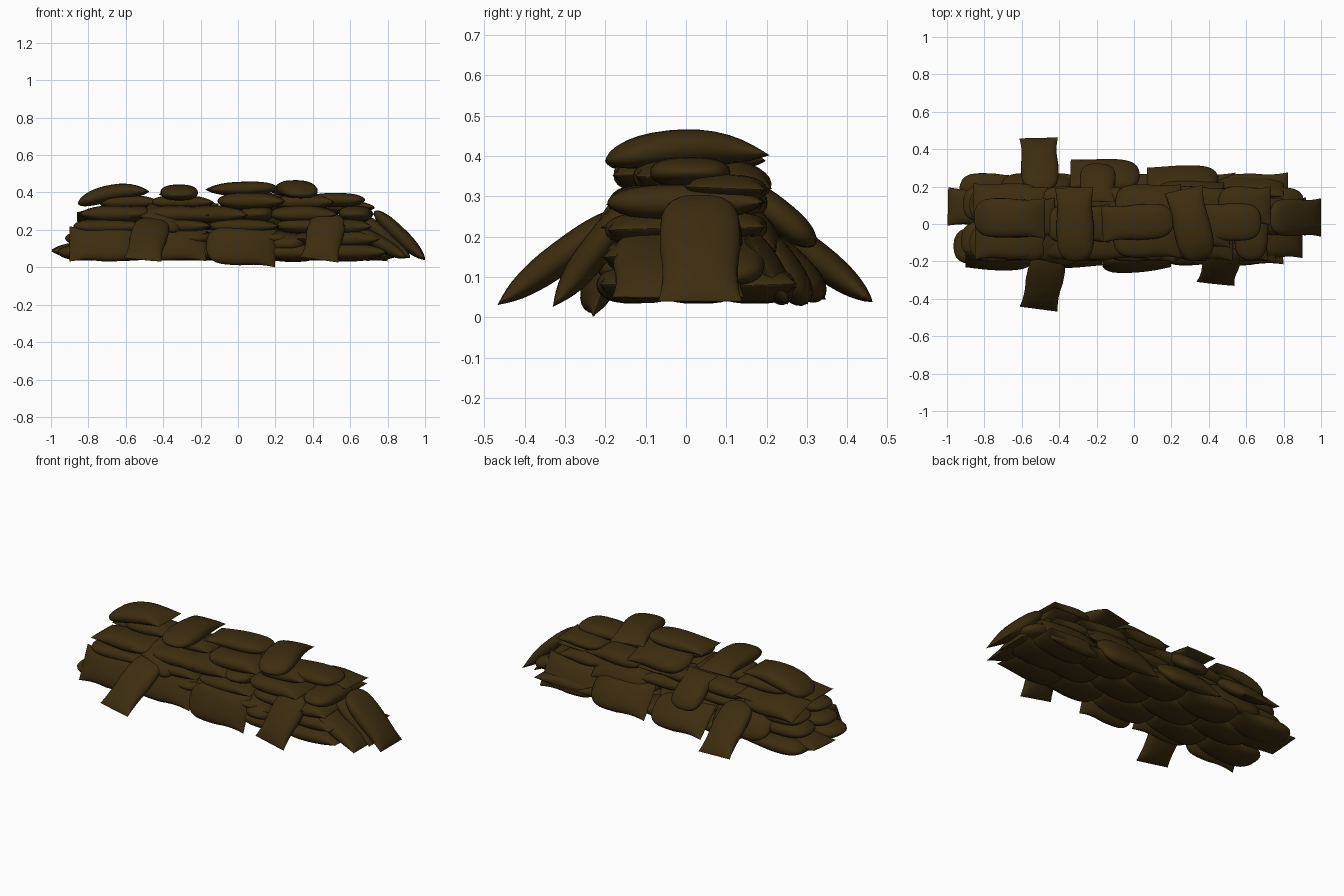
import bpy, bmesh, math, random
from mathutils import Vector

random.seed(4)
burlap = bpy.data.materials.new("dark_burlap")
burlap.diffuse_color = (0.046, 0.026, 0.005, 1)
RINGS, SEG = 16, 24


def bag(name, p0, p1, width=0.2, thick=0.09, normal=(0, 0, 1), bend=0.0):
    """Filled bag from its rounded end p0 to its flat, flared seam end p1."""
    p0, p1 = Vector(p0), Vector(p1)
    x = (p1 - p0).normalized()
    n = Vector(normal)
    z = (n - x * n.dot(x)).normalized()
    y = z.cross(x)
    half = (p1 - p0).length / 2
    mid = (p0 + p1) / 2
    verts, faces = [], []
    for i in range(RINGS + 1):
        t = -math.cos(math.pi * i / RINGS)
        a = min(abs(t), 0.9995)
        if t < 0:
            w = (1 - a ** 4.5) ** 0.42
            h = (1 - a ** 3) ** 0.55
        else:
            w = 1 - 0.07 * math.sin(math.pi * a) + 0.03 * a ** 4
            h = (1 - a ** 2.4) ** 0.75
        for j in range(SEG):
            ang = 2 * math.pi * j / SEG
            c, s = math.cos(ang), math.sin(ang)
            yy = math.copysign(abs(c) ** 0.75, c) * w * width / 2
            zz = math.copysign(abs(s) ** 0.9, s) * h * thick / 2 - bend * t * t
            verts.append(mid + x * (t * half) + y * yy + z * zz)
    for i in range(RINGS):
        for j in range(SEG):
            k = (j + 1) % SEG
            faces.append((i * SEG + j, i * SEG + k, (i + 1) * SEG + k, (i + 1) * SEG + j))
    faces.append(tuple(range(SEG))[::-1])
    faces.append(tuple(RINGS * SEG + j for j in range(SEG)))
    me = bpy.data.meshes.new(name)
    me.from_pydata(verts, [], faces)
    bm = bmesh.new()
    bm.from_mesh(me)
    bmesh.ops.recalc_face_normals(bm, faces=bm.faces)
    bm.to_mesh(me)
    bm.free()
    me.materials.append(burlap)
    me.shade_smooth()
    me.set_sharp_from_angle(angle=math.radians(55))
    ob = bpy.data.objects.new(name, me)
    bpy.context.collection.objects.link(ob)
    return ob


def flat(name, cx, cy, cz, length=0.37, yaw=0.0, **kw):
    """Bag lying flat, turned by yaw degrees (0 = along the wall)."""
    a = math.radians(yaw + random.uniform(-3, 3))
    d = Vector((math.cos(a), math.sin(a), 0)) * length / 2
    c = Vector((cx, cy, cz))
    tilt = (random.uniform(-.06, .06), random.uniform(-.06, .06), 1)
    return bag(name, c - d, c + d, normal=tilt, **kw)


# base course: three rows along the wall
for cx in (-0.78, -0.41, -0.04, 0.33, 0.61):
    flat("base_bag_front", cx, -0.12, 0.08)
    flat("base_bag_back", cx + 0.03, 0.17, 0.08)
for cx in (-0.6, -0.24, 0.12, 0.48, 0.7):
    flat("base_bag_middle", cx, 0.03, 0.08)
flat("base_bag_left_end", -0.81, 0.09, 0.09, yaw=180)

# second course: along the wall at the ends, crosswise elsewhere
flat("course_two_end_bag", -0.74, -0.09, 0.155)
flat("course_two_end_bag", -0.73, 0.11, 0.155)
for i in range(6):
    flat("course_two_cross_bag", -0.44 + i * 0.21, 0.0, 0.155, 0.4, 90 if i % 2 else -90)
for cy in (-0.1, 0.1):
    flat("course_two_end_bag", 0.6, cy, 0.155, 0.32)

# third course
for cx in (-0.69, -0.33, 0.03, 0.39, 0.58):
    for cy in (-0.1, 0.1):
        flat("course_three_bag", cx, cy, 0.22, 0.38 if cx < 0.5 else 0.26, thick=0.08)

# fourth course, crosswise in places
for cx in (-0.55, 0.1, 0.63):
    flat("course_four_cross_bag", cx, 0.0, 0.285, 0.39, 90, width=0.18)
flat("course_four_bag", -0.67, -0.09, 0.285, 0.36, 180)
bag("course_four_tilted_bag", (-0.5, 0.12, 0.275), (-0.86, 0.12, 0.265), normal=(-0.15, 0.3, 1))
for cx in (-0.33, -0.13, 0.35):
    for cy in (-0.09, 0.1):
        flat("course_four_bag", cx, cy, 0.285, 0.36)

# fifth course
flat("course_five_bag", -0.58, 0.03, 0.345, 0.32, 0, thick=0.08)
flat("course_five_bag", -0.3, 0.0, 0.345, 0.34, 0, thick=0.08)
bag("course_five_back_bag", (-0.1, 0.11, 0.35), (0.25, 0.11, 0.35), 0.21, 0.09, (0, 0.3, 1))
flat("course_five_bag", 0.07, -0.08, 0.355, 0.36, 0)
flat("course_five_bag", 0.35, -0.03, 0.345, 0.32, 0)
flat("course_five_bag", 0.59, 0.1, 0.32, 0.28, 0, thick=0.07)
bag("course_five_right_bag", (0.68, 0.01, 0.36), (0.34, 0.01, 0.36), thick=0.075)

# loose bags on top
bag("top_left_bag", (-0.86, 0.035, 0.365), (-0.48, 0.03, 0.43), 0.21, 0.09, bend=0.025)
bag("top_cross_bag_left", (-0.31, -0.2, 0.40), (-0.32, 0.195, 0.40), 0.2, 0.085, bend=0.012)
bag("top_middle_bag", (0.21, 0.02, 0.425), (-0.17, 0.0, 0.415), 0.19, 0.075)
bag("top_cross_bag_right", (0.35, -0.195, 0.415), (0.265, 0.185, 0.427), 0.2, 0.09, bend=0.025)

# bags leaning down the front
bag("front_lean_bag_left", (-0.45, -0.16, 0.26), (-0.51, -0.455, 0.04), 0.2, 0.08, (0, -0.6, 0.8))
bag("front_lean_bag_right", (0.49, -0.13, 0.29), (0.435, -0.32, 0.04), 0.2, 0.08, (0, -0.8, 0.6))
bag("front_skirt_bag", (-0.54, -0.19, 0.125), (-0.9, -0.19, 0.125), 0.2, 0.08, (0, -1, 0.45))
bag("front_skirt_bag", (-0.56, -0.175, 0.13), (-0.17, -0.175, 0.125), 0.2, 0.08, (0, -1, 0.5))
bag("front_skirt_bag", (-0.17, -0.215, 0.12), (0.2, -0.195, 0.102), 0.21, 0.08, (0, -1, 0.35))
bag("front_cross_bag", (0.265, -0.22, 0.12), (0.26, 0.12, 0.15), 0.19, 0.11)
bag("front_slanted_bag", (-0.3, -0.17, 0.21), (-0.5, -0.12, 0.31), 0.16, 0.07, (0, -0.5, 1))

# bags leaning down the back
bag("back_lean_bag", (-0.5, 0.18, 0.26), (-0.51, 0.46, 0.04), 0.2, 0.08, (0, 0.6, 0.8))
bag("back_upper_lean_bag", (-0.19, 0.32, 0.18), (-0.2, 0.12, 0.34), 0.19, 0.08, (0, 0.6, 0.8))
bag("back_skirt_bag", (0.03, 0.26, 0.12), (-0.34, 0.27, 0.12), 0.21, 0.09, (0, 0.75, 0.75))
bag("back_skirt_bag", (0.45, 0.24, 0.12), (0.07, 0.24, 0.12), 0.21, 0.09, (0, 0.85, 0.6))
bag("back_skirt_bag", (0.43, 0.2, 0.12), (0.8, 0.2, 0.12), 0.2, 0.08, (0, 1, 0.6))
bag("back_skirt_bag", (-0.71, 0.2, 0.16), (-0.34, 0.2, 0.16), 0.2, 0.09, (0, 0.8, 0.6))
bag("back_skirt_bag", (0.12, 0.16, 0.235), (0.48, 0.16, 0.235), 0.19, 0.08, (0, 0.8, 0.7))

# bags leaning down the right end, one over the other
bag("end_lean_bag", (0.73, 0.035, 0.3), (1.0, 0.035, 0.04), 0.2, 0.085, (0.7, 0, 0.7))
bag("end_lean_bag_under", (0.66, 0.04, 0.27), (0.92, 0.04, 0.05), 0.2, 0.085, (0.65, 0, 0.75))
bag("end_lean_bag_front", (0.63, -0.09, 0.2), (0.9, -0.09, 0.05), 0.18, 0.08, (0.5, 0, 0.85))
bag("end_lean_bag_back", (0.91, 0.1, 0.1), (0.58, 0.1, 0.19), 0.19, 0.09, (0.3, 0, 0.9))
